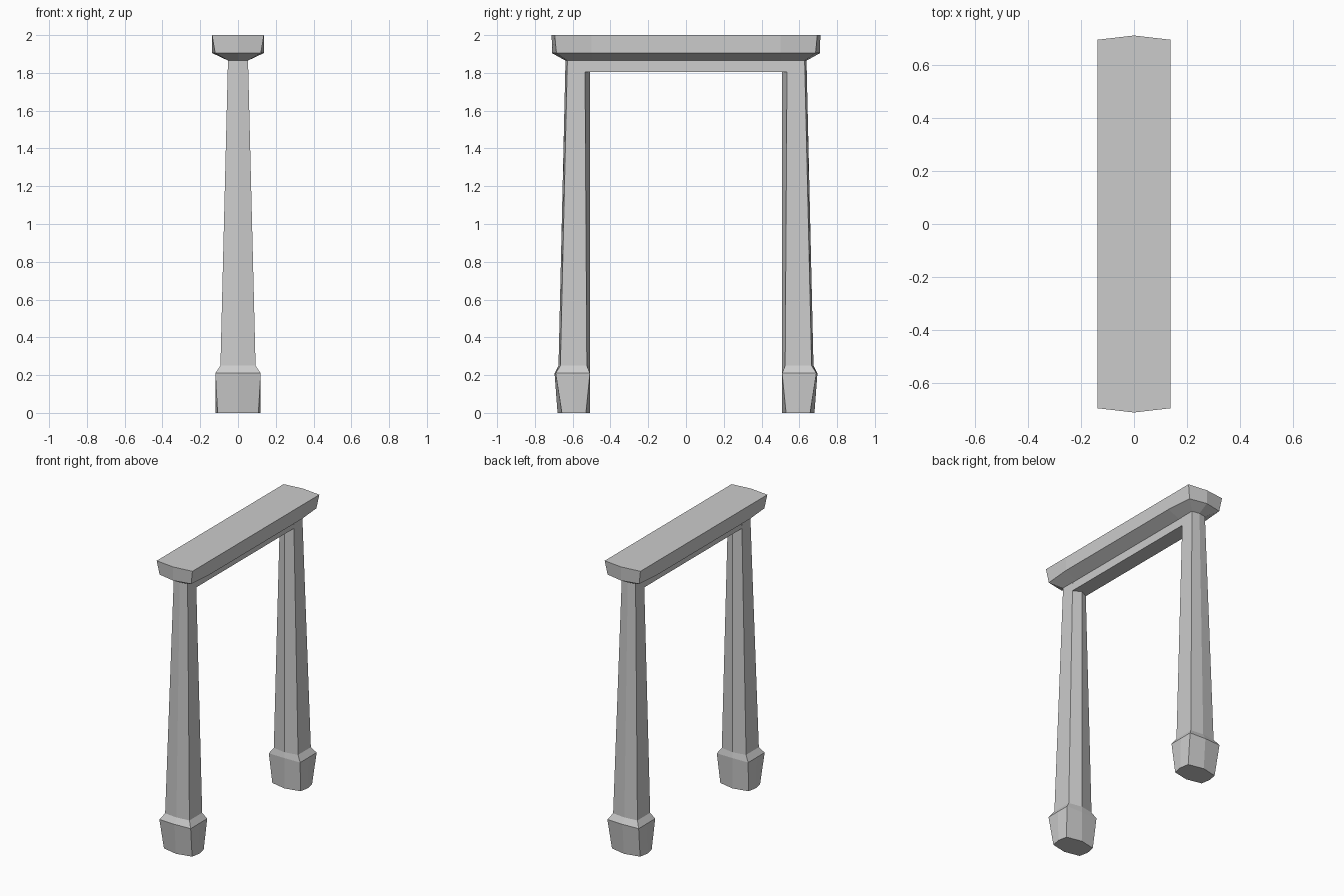
import bpy, bmesh

if "Cube" in bpy.data.objects:
    bpy.data.objects.remove(bpy.data.objects["Cube"])


def loft(name, rings):
    """Skin a stack of equal-length rings of (x, y, z) points and cap both ends."""
    bm = bmesh.new()
    loops = [[bm.verts.new(p) for p in ring] for ring in rings]
    for a, b in zip(loops, loops[1:]):
        for i in range(len(a)):
            j = (i + 1) % len(a)
            bm.faces.new((a[i], a[j], b[j], b[i]))
    bm.faces.new(loops[0][::-1])
    bm.faces.new(loops[-1])
    bmesh.ops.recalc_face_normals(bm, faces=bm.faces)
    mesh = bpy.data.meshes.new(name)
    bm.to_mesh(mesh)
    bm.free()
    obj = bpy.data.objects.new(name, mesh)
    bpy.context.collection.objects.link(obj)
    return obj


def leg_ring(s, z, side, corner, in_mid, in_corner, out_corner, out_mid):
    """Eight-sided section: ridge inside and outside, bulge on each side."""
    mid = (in_corner + out_corner) / 2
    half = [(0, in_mid), (corner, in_corner), (side, mid), (corner, out_corner), (0, out_mid)]
    pts = half + [(-x, y) for x, y in half[3:0:-1]]
    return [(x, s * y, z) for x, y in pts]


# Legs: flared foot, sloped shoulder, tapering post
# z, side x, corner x, inner ridge, inner corner, outer corner, outer ridge
leg = [(0.0, 0.12, 0.108, 0.507, 0.53, 0.657, 0.68),
       (0.21, 0.12, 0.12, 0.507, 0.509, 0.69, 0.696),
       (0.25, 0.093, 0.093, 0.507, 0.525, 0.665, 0.675),
       (1.868, 0.053, 0.053, 0.507, 0.535, 0.628, 0.638)]
for s, name in ((-1, "front_leg"), (1, "back_leg")):
    loft(name, [leg_ring(s, *row) for row in leg])


def beam_ring(z, side, side_y, corner, corner_y, tip):
    """Long section with pointed ends."""
    q = [(side, side_y), (corner, corner_y), (0, tip)]
    half = q + [(-x, y) for x, y in q[1::-1]]
    return [(x, y, z) for x, y in half] + [(-x, -y, z) for x, y in half]


# Lintel with a sloped underside
loft("lintel", [beam_ring(1.865, 0.052, 0.5, 0.052, 0.628, 0.638),
                beam_ring(1.905, 0.137, 0.5, 0.121, 0.686, 0.71),
                beam_ring(2.0, 0.137, 0.5, 0.137, 0.695, 0.711)])

# Narrow rail under the lintel, between the posts
rail = [(-1, -1), (1, -1), (1, 1), (-1, 1)]
loft("rail", [[(x * w, y * 0.54, z) for x, y in rail]
              for z, w in ((1.805, 0.054), (1.868, 0.052))])
